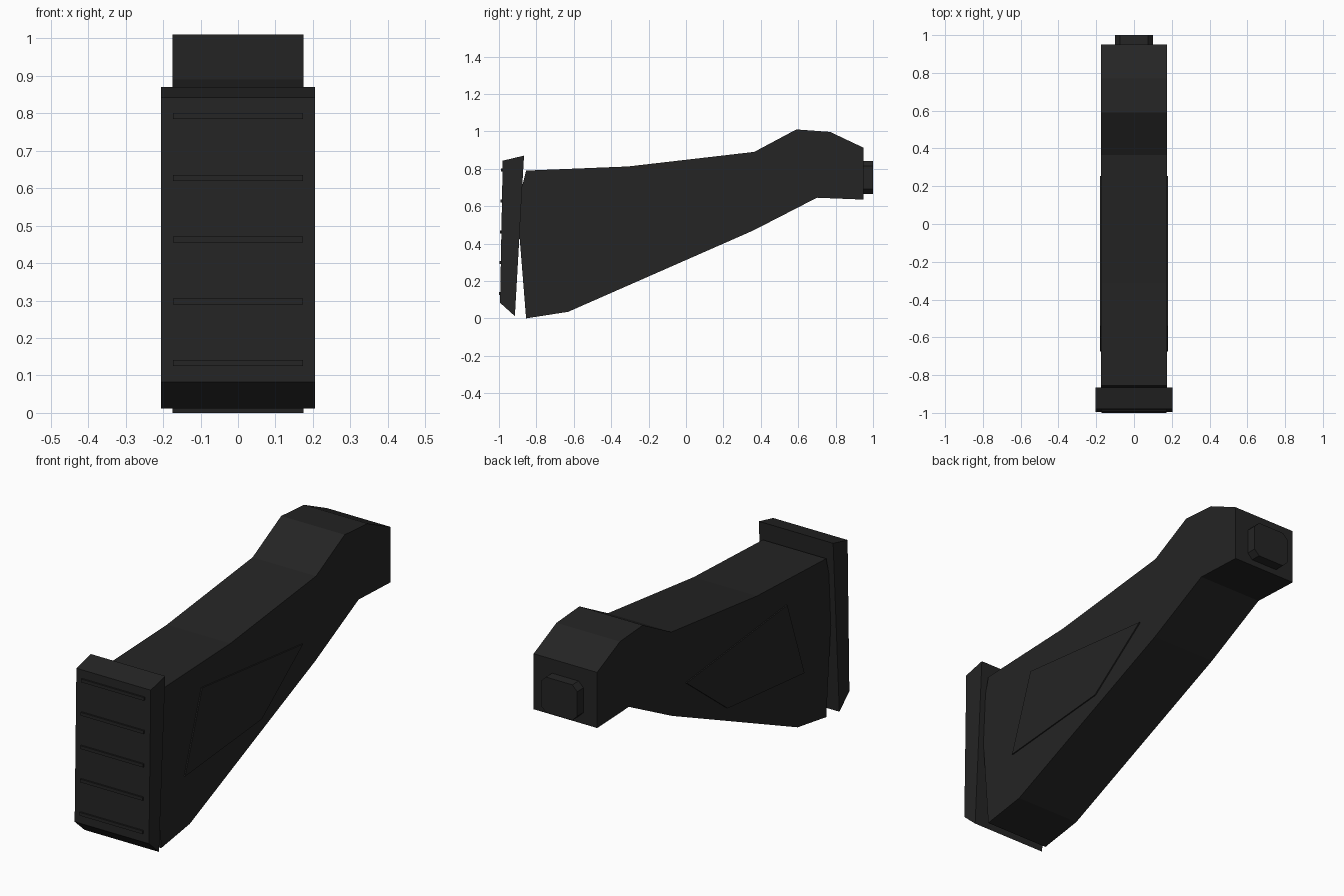
import bpy
import bmesh

if "Cube" in bpy.data.objects:
    bpy.data.objects.remove(bpy.data.objects["Cube"])

black = bpy.data.materials.new("matte_black")
black.diffuse_color = (0.018, 0.018, 0.018, 1)
black.use_nodes = True
black.node_tree.nodes["Principled BSDF"].inputs["Base Color"].default_value = black.diffuse_color


def prism(name, profile, start, end, axis="x"):
    """Extrude a 2D profile: (y, z) along x, or (x, z) along y."""
    def point(a, b, d):
        return (d, a, b) if axis == "x" else (a, d, b)
    bm = bmesh.new()
    face = bm.faces.new([bm.verts.new(point(a, b, start)) for a, b in profile])
    result = bmesh.ops.extrude_face_region(bm, geom=[face])
    for v in result["geom"]:
        if isinstance(v, bmesh.types.BMVert):
            v.co["xyz".index(axis)] = end
    bmesh.ops.recalc_face_normals(bm, faces=bm.faces)
    mesh = bpy.data.meshes.new(name)
    bm.to_mesh(mesh)
    bm.free()
    mesh.materials.append(black)
    obj = bpy.data.objects.new(name, mesh)
    bpy.context.collection.objects.link(obj)
    return obj


# Main stock body, side outline
body = [(-0.855, 0.0), (-0.63, 0.035), (0.36, 0.47), (0.70, 0.645),
        (0.95, 0.635), (0.95, 0.912), (0.77, 0.997), (0.59, 1.01),
        (0.365, 0.89), (-0.31, 0.812), (-0.855, 0.79), (-0.877, 0.70),
        (-0.891, 0.45)]
prism("stock_body", body, -0.175, 0.175)

# Butt plate
plate = [(-0.915, 0.012), (-0.866, 0.87), (-0.98, 0.843), (-0.994, 0.083)]
prism("butt_plate", plate, -0.205, 0.205)

# Grip ridges across the butt plate
for i in range(5):
    z = 0.793 - i * 0.165
    y = -0.994 + (z - 0.083) * 0.0184
    ridge = [(y - 0.008, z - 0.008), (y + 0.02, z - 0.008),
             (y + 0.02, z + 0.008), (y - 0.008, z + 0.008)]
    prism(f"grip_ridge_{i + 1}", ridge, -0.173, 0.173)

# Raised side panels
panel = [(0.255, 0.595), (-0.54, 0.68), (-0.675, 0.29), (-0.07, 0.345)]
for side, name in ((1, "right"), (-1, "left")):
    prism(f"side_panel_{name}", panel, side * 0.17, side * 0.181)

# Mounting peg with chamfered corners
w, low, high, c = 0.10, 0.665, 0.842, 0.027
peg = [(-w + c, low), (w - c, low), (w, low + c), (w, high - c),
       (w - c, high), (-w + c, high), (-w, high - c), (-w, low + c)]
prism("mounting_peg", peg, 0.93, 1.0, axis="y")
